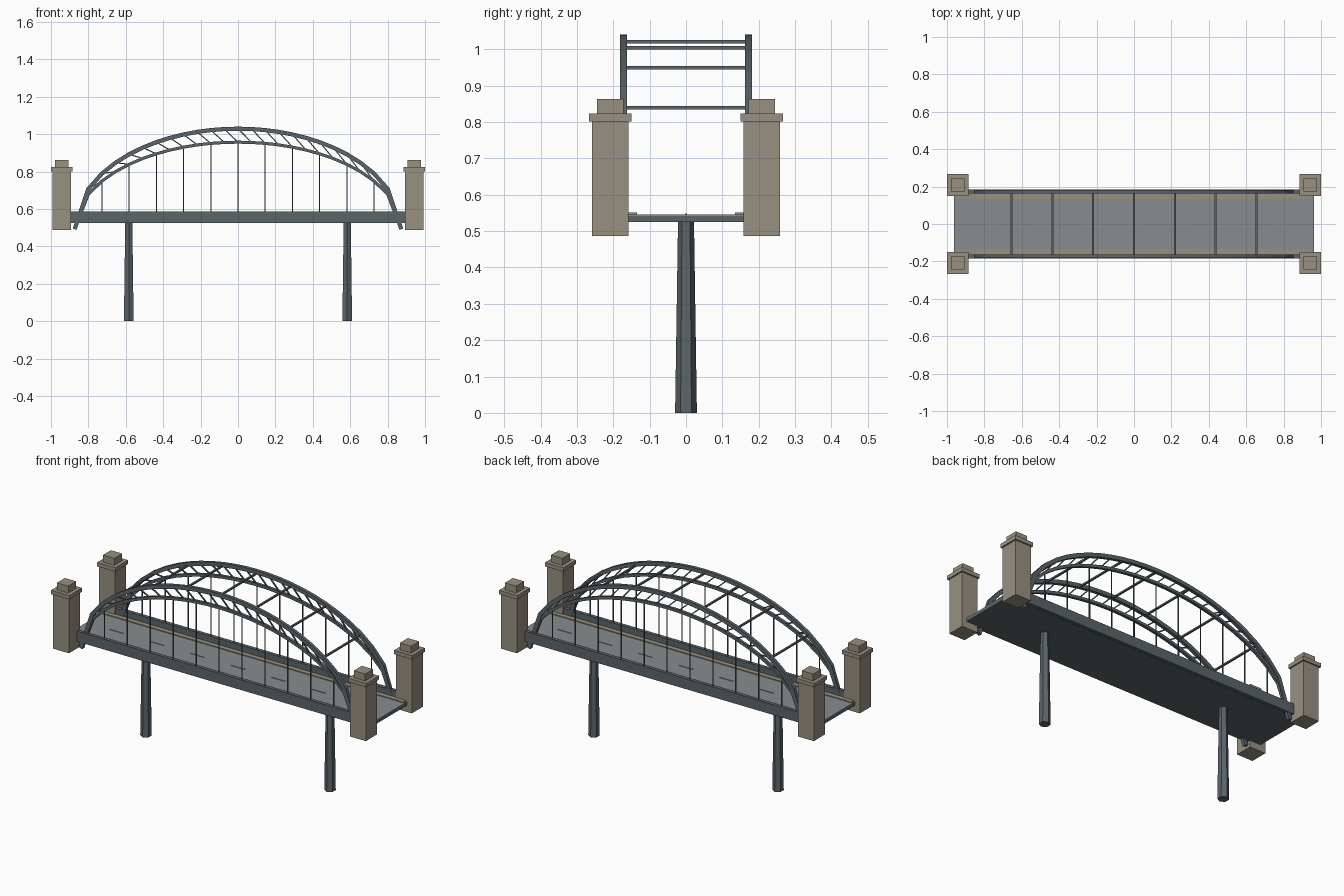
import bpy, bmesh, math
from mathutils import Vector

if "Cube" in bpy.data.objects:
    bpy.data.objects.remove(bpy.data.objects["Cube"])


def material(name, rgb):
    m = bpy.data.materials.new(name)
    m.diffuse_color = (*rgb, 1)
    m.use_nodes = True
    m.node_tree.nodes["Principled BSDF"].inputs["Base Color"].default_value = m.diffuse_color
    return m


STEEL = material("steel grey", (0.105, 0.130, 0.142))
ROAD = material("road grey", (0.25, 0.265, 0.28))
STONE = material("sandstone", (0.315, 0.28, 0.22))


def finish(name, bm, mat):
    bmesh.ops.recalc_face_normals(bm, faces=bm.faces)
    me = bpy.data.meshes.new(name)
    bm.to_mesh(me)
    bm.free()
    me.materials.append(mat)
    ob = bpy.data.objects.new(name, me)
    bpy.context.collection.objects.link(ob)
    return ob


def add_box(bm, x0, x1, y0, y1, z0, z1):
    vs = bmesh.ops.create_cube(bm, size=1)["verts"]
    for v in vs:
        v.co = Vector(((x0 + x1) / 2 + v.co.x * (x1 - x0),
                       (y0 + y1) / 2 + v.co.y * (y1 - y0),
                       (z0 + z1) / 2 + v.co.z * (z1 - z0)))


def add_sweep(bm, pts, y, thick, width):
    """Rectangular bar following points in an xz plane, with mitred joints."""
    pts = [Vector((p[0], 0, p[1])) for p in pts]
    rings = []
    for i, p in enumerate(pts):
        a = (p - pts[i - 1]).normalized() if i else None
        b = (pts[i + 1] - p).normalized() if i < len(pts) - 1 else None
        t = ((a or b) + (b or a)).normalized()
        n = Vector((-t.z, 0, t.x)) * (thick / 2 / t.dot(a or b))
        rings.append([bm.verts.new(p + n * s + Vector((0, y + width / 2 * w, 0)))
                      for s, w in ((1, 1), (1, -1), (-1, -1), (-1, 1))])
    for r, q in zip(rings, rings[1:]):
        for k in range(4):
            bm.faces.new((r[k], r[(k + 1) % 4], q[(k + 1) % 4], q[k]))
    bm.faces.new(rings[0])
    bm.faces.new(rings[-1])


# Arch layout: half ellipses sampled evenly along the span
HALF, BASE, N = 0.873, 0.492, 24
STEP = 2 * HALF / N
ARCH_Y = 0.1715


def arch(rise):
    return [(-HALF + i * STEP,
             BASE + rise * math.sqrt(max(0, 1 - (2 * i / N - 1) ** 2)))
            for i in range(N + 1)]


upper, lower = arch(0.537), arch(0.465)

# Deck slab and road surface
bm = bmesh.new()
add_box(bm, -0.962, 0.962, -0.165, 0.165, 0.525, 0.541)
finish("deck_slab", bm, STEEL)
bm = bmesh.new()
add_box(bm, -0.962, 0.962, -0.164, 0.164, 0.541, 0.546)
finish("road_surface", bm, ROAD)

# Dashed centre line
bm = bmesh.new()
for i in range(-3, 4):
    x = i * 0.257
    add_box(bm, x - 0.042, x + 0.042, -0.003, 0.003, 0.546, 0.549)
finish("centre_dashes", bm, STONE)

for side, s in (("front", -1), ("back", 1)):
    # Side girder and kerb
    bm = bmesh.new()
    add_box(bm, -0.955, 0.955, s * 0.1735 - 0.0105, s * 0.1735 + 0.0105, 0.526, 0.585)
    finish(side + "_girder", bm, STEEL)
    bm = bmesh.new()
    add_box(bm, -0.955, 0.955, s * 0.149 - 0.014, s * 0.149 + 0.014, 0.546, 0.551)
    finish(side + "_kerb", bm, STONE)

    # Arch chords
    y = s * ARCH_Y
    bm = bmesh.new()
    add_sweep(bm, upper, y, 0.022, 0.019)
    finish(side + "_upper_chord", bm, STEEL)
    bm = bmesh.new()
    add_sweep(bm, lower, y, 0.016, 0.016)
    finish(side + "_lower_chord", bm, STEEL)

    # Diagonal lacing between the chords
    bm = bmesh.new()
    for i in range(1, N - 1):
        add_sweep(bm, [upper[i], lower[i + 1]], y, 0.006, 0.007)
    finish(side + "_lacing", bm, STEEL)

    # Vertical hangers
    bm = bmesh.new()
    for i in range(2, N - 1, 2):
        x, z = lower[i]
        add_box(bm, x - 0.0025, x + 0.0025, y - 0.0025, y + 0.0025, 0.55, z)
    finish(side + "_hangers", bm, STEEL)

# Cross braces between the arches
bm = bmesh.new()
for i in range(3, N - 2, 3):
    x, z = upper[i]
    add_box(bm, x - 0.005, x + 0.005, -ARCH_Y, ARCH_Y, z - 0.0125, z - 0.0035)
bm_verts = [v for v in bm.verts if abs(v.co.x) > 0.7]
bmesh.ops.delete(bm, geom=bm_verts, context="VERTS")
finish("cross_braces", bm, STEEL)

# Tapered six-sided piers
for side, s in (("left", -1), ("right", 1)):
    bm = bmesh.new()
    rings = [[bm.verts.new((s * 0.584 + r * math.sin(k * math.pi / 3),
                            r * math.cos(k * math.pi / 3), z)) for k in range(6)]
             for r, z in ((0.030, 0), (0.022, 0.526))]
    for k in range(6):
        j = (k + 1) % 6
        bm.faces.new((rings[0][k], rings[0][j], rings[1][j], rings[1][k]))
    for r in rings:
        bm.faces.new(r)
    finish(side + "_pier", bm, STEEL)

# Stone corner towers: shaft, cap and top block
for xn, sx in (("left", -1), ("right", 1)):
    for yn, sy in (("front", -1), ("back", 1)):
        bm = bmesh.new()
        cx, cy = sx * 0.942, sy * 0.2085
        for h, z0, z1 in ((0.050, 0.487, 0.801), (0.058, 0.801, 0.823), (0.036, 0.823, 0.863)):
            add_box(bm, cx - h, cx + h, cy - h, cy + h, z0, z1)
        finish(f"{yn}_{xn}_tower", bm, STONE)
